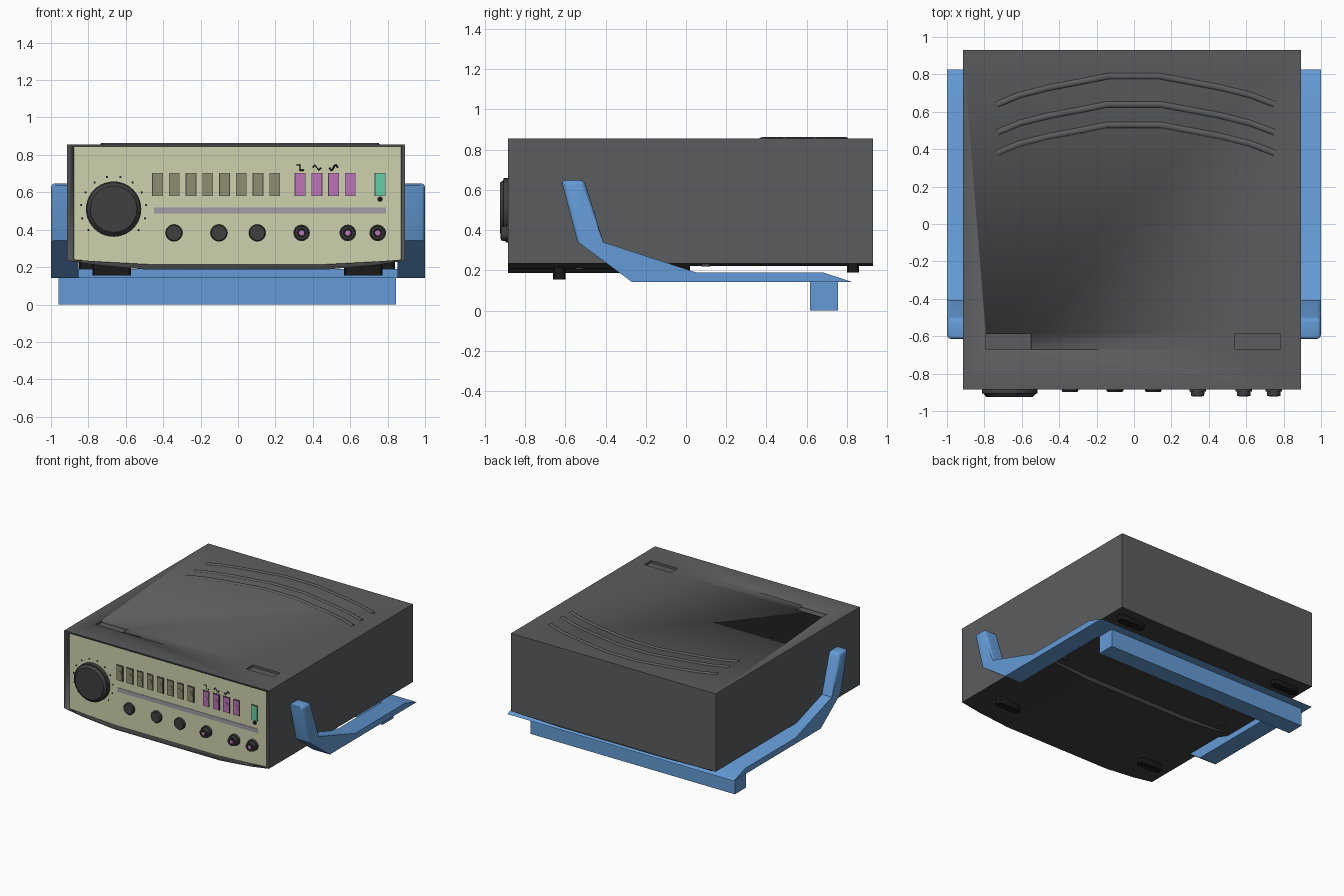
import bpy, bmesh, math
from mathutils import Matrix, Vector

if "Cube" in bpy.data.objects:
    bpy.data.objects.remove(bpy.data.objects["Cube"])


def material(name, rgb):
    m = bpy.data.materials.new(name)
    m.diffuse_color = (*rgb, 1)
    m.use_nodes = True
    m.node_tree.nodes["Principled BSDF"].inputs["Base Color"].default_value = m.diffuse_color
    return m


CASE = material("case_grey", (0.105, 0.108, 0.112))
DARK = material("dark_grey", (0.05, 0.05, 0.052))
BLACK = material("black", (0.01, 0.01, 0.01))
BLUE = material("handle_blue", (0.13, 0.33, 0.68))
CREAM = material("panel_cream", (0.62, 0.64, 0.42))
OLIVE = material("button_olive", (0.28, 0.27, 0.16))
PURPLE = material("button_purple", (0.52, 0.17, 0.48))
GREEN = material("button_green", (0.13, 0.62, 0.38))
STRIPE = material("stripe_grey", (0.36, 0.33, 0.38))


def finish(name, bm, mat):
    bmesh.ops.recalc_face_normals(bm, faces=bm.faces)
    me = bpy.data.meshes.new(name)
    bm.to_mesh(me)
    bm.free()
    me.shade_smooth()
    me.set_sharp_from_angle(angle=math.radians(30))
    me.materials.append(mat)
    ob = bpy.data.objects.new(name, me)
    bpy.context.collection.objects.link(ob)
    return ob


def prism_bm(pts, axis, a, b):
    """Extrude an (x,z) outline along y, or a (y,z) outline along x."""
    bm = bmesh.new()
    place = (lambda p: (p[0], a, p[1])) if axis == "y" else (lambda p: (a, p[0], p[1]))
    f = bm.faces.new([bm.verts.new(place(p)) for p in pts])
    out = bmesh.ops.extrude_face_region(bm, geom=[f])["geom"]
    v = Vector((0, b - a, 0)) if axis == "y" else Vector((b - a, 0, 0))
    bmesh.ops.translate(bm, vec=v, verts=[g for g in out if isinstance(g, bmesh.types.BMVert)])
    return bm


def prism(name, pts, axis, a, b, mat):
    return finish(name, prism_bm(pts, axis, a, b), mat)


def box(name, x0, x1, y0, y1, z0, z1, mat, bevel=0):
    bm = prism_bm([(x0, z0), (x1, z0), (x1, z1), (x0, z1)], "y", y0, y1)
    if bevel:  # chamfer the vertical edges
        es = [e for e in bm.edges if abs(e.verts[0].co.z - e.verts[1].co.z) > 1e-4]
        bmesh.ops.bevel(bm, geom=es, offset=bevel, segments=2, profile=0.5, affect="EDGES")
    return finish(name, bm, mat)


def round_part(name, x, z, steps, mat, sides=32):
    """Stack of cones pointing to the front; steps = (y_back, y_front, r_back, r_front)."""
    bm = bmesh.new()
    for yb, yf, rb, rf in steps:
        m = Matrix.Translation((x, (yb + yf) / 2, z)) @ Matrix.Rotation(math.pi / 2, 4, "X")
        bmesh.ops.create_cone(bm, cap_ends=True, segments=sides, radius1=rb, radius2=rf,
                              depth=yb - yf, matrix=m)
    return finish(name, bm, mat)


def wire(name, pts, r, mat, res=2):
    cu = bpy.data.curves.new(name, "CURVE")
    cu.dimensions = "3D"
    cu.bevel_depth = r
    cu.bevel_resolution = res
    cu.use_fill_caps = True
    sp = cu.splines.new("POLY")
    sp.points.add(len(pts) - 1)
    for p, co in zip(sp.points, pts):
        p.co = (*co, 1)
    cu.materials.append(mat)
    ob = bpy.data.objects.new(name, cu)
    bpy.context.collection.objects.link(ob)
    return ob


def cut(ob, cutter):
    m = ob.modifiers.new("cut", "BOOLEAN")
    m.operation, m.solver, m.object = "DIFFERENCE", "EXACT", cutter
    bpy.context.view_layer.objects.active = ob
    bpy.ops.object.modifier_apply(modifier=m.name)


# Case and the two curved bottom trays
L, R, YF, YB = -0.914, 0.893, -0.885, 0.93
case = box("case", L, R, YF, YB, 0.235, 0.856, CASE)
front_tray = prism("front_bottom_tray", [(L, 0.235), (-0.75, 0.21), (-0.48, 0.186), (0.46, 0.186),
                                         (0.73, 0.21), (R, 0.235)], "y", YF, 0.02, DARK)
prism("rear_bottom_tray", [(L, 0.235), (-0.48, 0.222), (0.46, 0.222), (R, 0.235)],
      "y", 0.02, YB, DARK)

# Recesses: front panel opening and two top slots
panel = [(-0.877, 0.845), (-0.877, 0.24), (-0.72, 0.228), (-0.46, 0.214), (0.45, 0.214),
         (0.71, 0.228), (0.872, 0.24), (0.872, 0.845)]
cutters = [prism("panel_cutter", panel, "y", -0.95, -0.865, CASE)]
cutters += [box("slot_cutter", x, x + 0.24, -0.67, -0.585, 0.838, 0.9, CASE) for x in (-0.79, 0.54)]
for c in cutters:
    cut(case, c)
cut(front_tray, cutters[0])
for c in cutters:
    bpy.data.objects.remove(c)
prism("front_panel", panel, "y", -0.873, -0.864, CREAM)

# Raised curved ribs on top
rib = [(-0.73, 0.64), (-0.61, 0.69), (-0.45, 0.73), (-0.29, 0.76), (-0.14, 0.79),
       (0.14, 0.79), (0.30, 0.76), (0.46, 0.73), (0.62, 0.69), (0.75, 0.64)]
for i, off in enumerate((0, -0.15, -0.26)):
    wire(f"top_rib_{i}", [(x, y + off, 0.843) for x, y in rib], 0.021, CASE, 3)

# Feet and bottom screws
for x in (-0.675, 0.67):
    box("front_foot", x - 0.103, x + 0.103, -0.66, -0.60, 0.155, 0.23, BLACK, 0.025)
for x in (-0.735, 0.725):
    box("rear_foot", x - 0.115, x + 0.115, 0.80, 0.86, 0.19, 0.235, BLACK, 0.025)
for x in (-0.75, 0.74):
    for y, z in ((-0.53, 0.212), (0.10, 0.226)):
        bm = bmesh.new()
        bmesh.ops.create_cone(bm, cap_ends=True, segments=16, radius1=0.022, radius2=0.022,
                              depth=0.014, matrix=Matrix.Translation((x, y, z)))
        finish("bottom_screw", bm, DARK)

# Carrying handle: two bent arms, rear beam and stand bar
arm = [(-0.62, 0.648), (-0.505, 0.648), (-0.41, 0.34), (0.05, 0.19), (0.68, 0.19),
       (0.825, 0.143), (-0.27, 0.143), (-0.54, 0.343)]
for s in (-1, 1):
    bm = prism_bm(arm, "x", s * 0.852, s * 1.0)
    es = [e for e in bm.edges if min(v.co.z for v in e.verts) > 0.33
          and max(abs(v.co.x) for v in e.verts) > 0.99
          and max(v.co.z for v in e.verts) > 0.6]
    bmesh.ops.bevel(bm, geom=es, offset=0.022, segments=3, profile=0.5, affect="EDGES",
                    clamp_overlap=True)
    finish("handle_arm", bm, BLUE)
prism("handle_beam", [(0.6, 0.143), (0.6, 0.19), (0.68, 0.19), (0.825, 0.143)],
      "x", -0.852, 0.852, BLUE)
box("stand_bar", -0.96, 0.845, 0.615, 0.755, 0, 0.143, BLUE)

# Frequency dial with scale dots
round_part("dial", -0.665, 0.51, [(-0.87, -0.906, 0.148, 0.148), (-0.906, -0.925, 0.142, 0.124)],
           DARK, 40)
for i in range(12):
    a = math.radians(-40 + i * 260 / 11)
    round_part("dial_dot", -0.665 + 0.175 * math.cos(a), 0.51 + 0.175 * math.sin(a),
               [(-0.87, -0.876, 0.006, 0.006)], BLACK, 8)

# Push buttons with round centres
buttons = [(-0.43 + i * 0.0895, OLIVE) for i in range(8)]
buttons += [(0.332 + i * 0.0895, PURPLE) for i in range(4)] + [(0.76, GREEN)]
for x, mat in buttons:
    box("button_surround", x - 0.029, x + 0.029, -0.876, -0.868, 0.579, 0.704, DARK)
    box("push_button", x - 0.025, x + 0.025, -0.882, -0.868, 0.583, 0.70, mat)
    if mat != GREEN:
        round_part("button_centre", x, 0.645, [(-0.87, -0.885, 0.019, 0.019)], mat, 16)
round_part("power_lamp", 0.76, 0.563, [(-0.87, -0.88, 0.014, 0.014)], BLACK, 16)

# Label stripe, knobs and sockets
box("label_stripe", -0.45, 0.79, -0.876, -0.868, 0.487, 0.52, STRIPE)
for x in (-0.342, -0.102, 0.103):
    round_part("small_knob", x, 0.383, [(-0.87, -0.89, 0.045, 0.045), (-0.89, -0.897, 0.045, 0.04)], DARK)
for x in (0.34, 0.587, 0.747):
    round_part("socket", x, 0.383, [(-0.87, -0.895, 0.044, 0.044), (-0.895, -0.92, 0.037, 0.035)], DARK)
    round_part("socket_ring", x, 0.383, [(-0.919, -0.9215, 0.026, 0.026)], BLACK, 24)
    round_part("socket_pin", x, 0.383, [(-0.919, -0.923, 0.014, 0.014)], PURPLE, 16)

# Waveform marks above the function buttons
waves = {"square_wave_mark": [(-1, 1), (0, 1), (0, -1), (1, -1)],
         "triangle_wave_mark": [(-1, 0), (-0.5, 1), (0.5, -1), (1, 0)],
         "sine_wave_mark": [(t / 6, math.sin(t * math.pi / 6)) for t in range(-6, 7)]}
for i, (name, pts) in enumerate(waves.items()):
    wire(name, [(0.332 + i * 0.0895 + x * 0.022, -0.873, 0.732 + z * 0.014) for x, z in pts],
         0.004, BLACK, 0)
